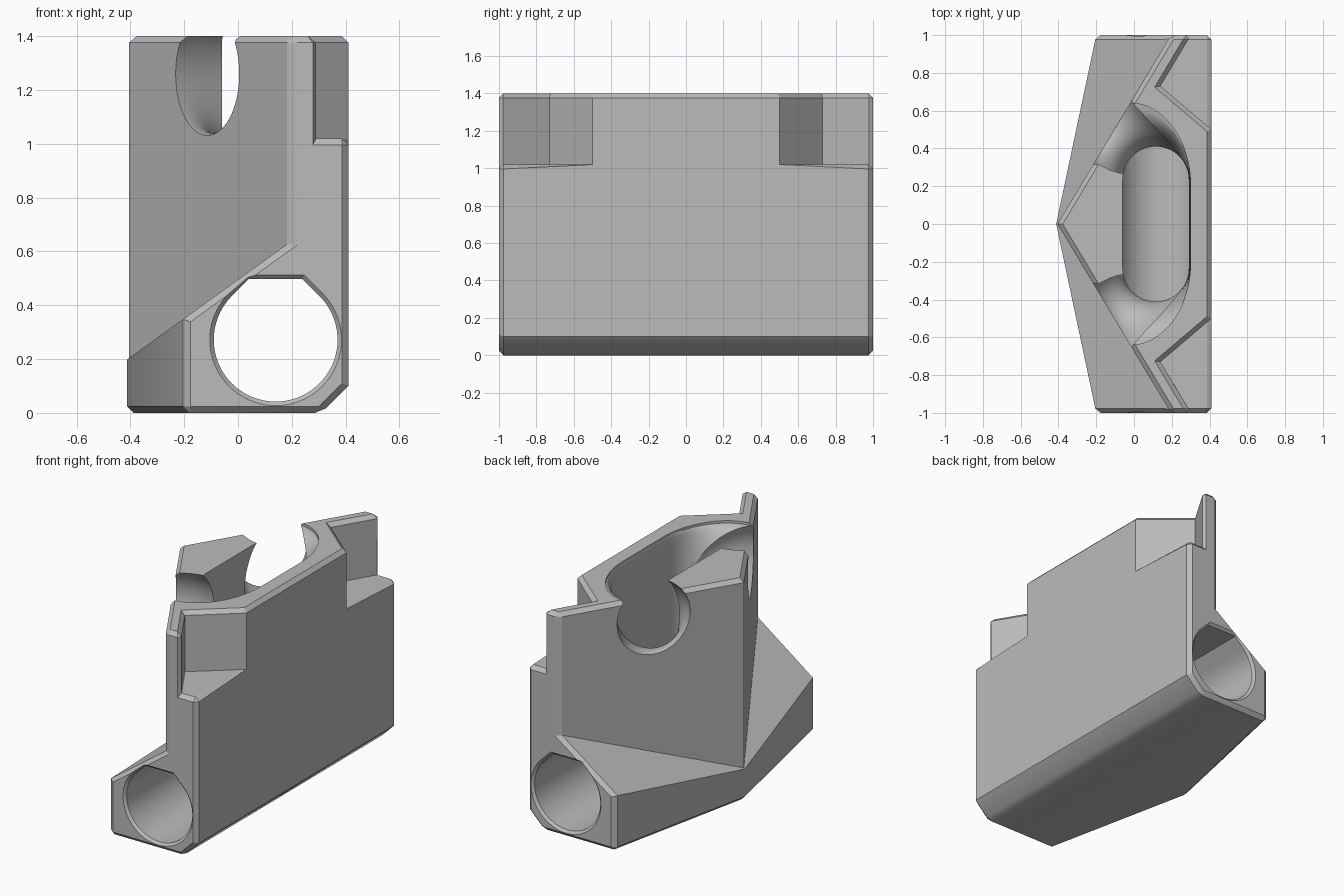
import bpy, bmesh
from math import sin, cos, pi, radians
from mathutils import Vector

cube = bpy.data.objects.get("Cube")
if cube:
    bpy.data.objects.remove(cube, do_unlink=True)

grey = bpy.data.materials.new("plain grey")
grey.use_nodes = True
grey.diffuse_color = (0.5, 0.5, 0.5, 1)
grey.node_tree.nodes["Principled BSDF"].inputs["Base Color"].default_value = (0.5, 0.5, 0.5, 1)


def loft(name, rings, clip=None):
    """Closed solid through equal-length rings; clip = (point, normal) keeps the side behind it."""
    bm = bmesh.new()
    loops = [[bm.verts.new(p) for p in ring] for ring in rings]
    n = len(loops[0])
    for a, b in zip(loops, loops[1:]):
        for i in range(n):
            j = (i + 1) % n
            bm.faces.new((a[i], a[j], b[j], b[i]))
    bm.faces.new(loops[0][::-1])
    bm.faces.new(loops[-1])
    if clip:
        geom = bm.verts[:] + bm.edges[:] + bm.faces[:]
        bmesh.ops.bisect_plane(bm, geom=geom, plane_co=clip[0], plane_no=clip[1], clear_outer=True)
        bmesh.ops.holes_fill(bm, edges=[e for e in bm.edges if e.is_boundary])
    bmesh.ops.recalc_face_normals(bm, faces=bm.faces)
    mesh = bpy.data.meshes.new(name)
    bm.to_mesh(mesh)
    bm.free()
    ob = bpy.data.objects.new(name, mesh)
    bpy.context.collection.objects.link(ob)
    return ob


def prism(name, outline, z0, z1, clip=None):
    return loft(name, [[(x, y, z) for x, y in outline] for z in (z0, z1)], clip)


def cut(ob, cutter):
    mod = ob.modifiers.new("cut", "BOOLEAN")
    mod.object, mod.operation, mod.solver = cutter, "DIFFERENCE", "EXACT"
    bpy.context.view_layer.update()
    graph = bpy.context.evaluated_depsgraph_get()
    mesh = bpy.data.meshes.new_from_object(ob.evaluated_get(graph))
    ob.modifiers.clear()
    ob.data = mesh
    bpy.data.objects.remove(cutter, do_unlink=True)


TOP, FLOOR = 1.4, 1.02

# Main block: five-sided plan with a 45 degree cut along the lower edge
plan = [(0.41, -1), (0.41, 1), (-0.2, 1), (-0.412, 0), (-0.2, -1)]
body = prism("body", plan, 0, TOP, ((0.41, 0, 0.1), (1, 0, -1)))

# V-shaped upper wall rising out of the sloped shoulder
vee = [(-0.405, 0), (0.495, 1.5), (-1, 1.5), (-1, -1.5), (0.495, -1.5)]
cut(body, prism("shoulder_cutter", vee, 0, 2, ((-0.41, 0, 0.2), (0.72, 0, -1))))

# Corner notches that leave thin fins
for s in (1, -1):
    notch = [(0.14, 0.73 * s), (0.6, 0.34 * s), (0.6, 1.23 * s), (0.44, 1.23 * s)]
    cut(body, prism("notch_cutter", notch, FLOOR, 2))

# Chamfer the outer rims
bm = bmesh.new()
bm.from_mesh(body.data)
bmesh.ops.remove_doubles(bm, verts=bm.verts, dist=0.0005)
bmesh.ops.dissolve_limit(bm, angle_limit=0.01, verts=bm.verts, edges=bm.edges)
rims = []
for e in bm.edges:
    m = (e.verts[0].co + e.verts[1].co) / 2
    on_rim = abs(m.y) > 0.999 or any(abs(m.z - z) < 0.002 for z in (0, FLOOR, TOP))
    if on_rim and len(e.link_faces) == 2 and e.calc_face_angle_signed() > 0.3:
        rims.append(e)
bmesh.ops.bevel(bm, geom=rims, offset=0.024, segments=1, affect="EDGES", clamp_overlap=True)
bm.to_mesh(body.data)
bm.free()


# Teardrop bore with a flat roof and flared mouths
def teardrop(r, y):
    pts = [(r * cos(a), r * sin(a)) for a in [radians(135 + 270 * i / 60) for i in range(61)]]
    half = r * (2 ** 0.5 - 0.98)
    pts += [(half, r * 0.98), (-half, r * 0.98)]
    return [(0.14 + x, y, 0.272 + z) for x, z in pts]


cut(body, loft("bore_cutter", [teardrop(r, y) for r, y in
                               ((0.265, -1.02), (0.23, -0.985), (0.23, 0.985), (0.265, 1.02))]))

# Stadium shaft from the top down into the bore
SX, SY, SR = 0.115, 0.235, 0.175
arc = [pi * i / 32 for i in range(33)]
shaft = [(SX + SR * cos(a), SY + SR * sin(a)) for a in arc]
shaft += [(SX - SR * cos(a), -SY - SR * sin(a)) for a in arc]
cut(body, prism("shaft_cutter", shaft, 0.35, 2))


# Funnel blending the open top into the shaft
def funnel_ring(f, z):
    half = [(-0.05, 0.24)]
    for i in range(21):
        u = pi / 2 * i / 20
        v = radians(-30) + radians(120) * i / 20
        top = Vector((-0.02 + 0.32 * sin(u), 0.2 + 0.44 * cos(u)))
        low = Vector((SX + 0.173 * sin(v), SY + 0.173 * cos(v)))
        half.append(tuple(top.lerp(low, f)))
    return [(x, y, z) for x, y in half] + [(x, -y, z) for x, y in half[::-1]]


rings = [funnel_ring(0, 1.5)]
for i in range(13):
    a = pi / 2 * i / 12
    rings.append(funnel_ring(sin(a), 1.385 - 0.45 * (1 - cos(a))))
cut(body, loft("funnel_cutter", rings))


# Round channels entering through the V walls and bending down into the shaft
def channel(s):
    mouth = Vector((-0.115, 0.487 * s, 1.26))
    inward = Vector((0.857, -0.514 * s, 0))
    run = Vector((SX, SY * s, 1.26)) - mouth
    rings = []
    for i in range(-1, 17):
        a = max(i, 0) / 16 * pi / 2
        c = mouth + run * sin(a) - Vector((0, 0, 0.36 * (1 - cos(a))))
        flat = inward.lerp(run.normalized(), sin(a)).normalized()
        if i < 0:
            c = mouth - inward * 0.3
        side = flat.cross(Vector((0, 0, 1)))
        up = flat * sin(a) + Vector((0, 0, cos(a)))
        r = 0.23 - 0.056 * sin(a)
        rings.append([c + side * r * cos(t) + up * r * sin(t)
                      for t in [2 * pi * k / 48 for k in range(48)]])
    return loft("channel_cutter", rings)


for s in (1, -1):
    cut(body, channel(s))

# Finish
body.data.materials.clear()
body.data.materials.append(grey)
bpy.ops.object.select_all(action="DESELECT")
body.select_set(True)
bpy.context.view_layer.objects.active = body
bpy.ops.object.shade_smooth_by_angle(angle=radians(25))
